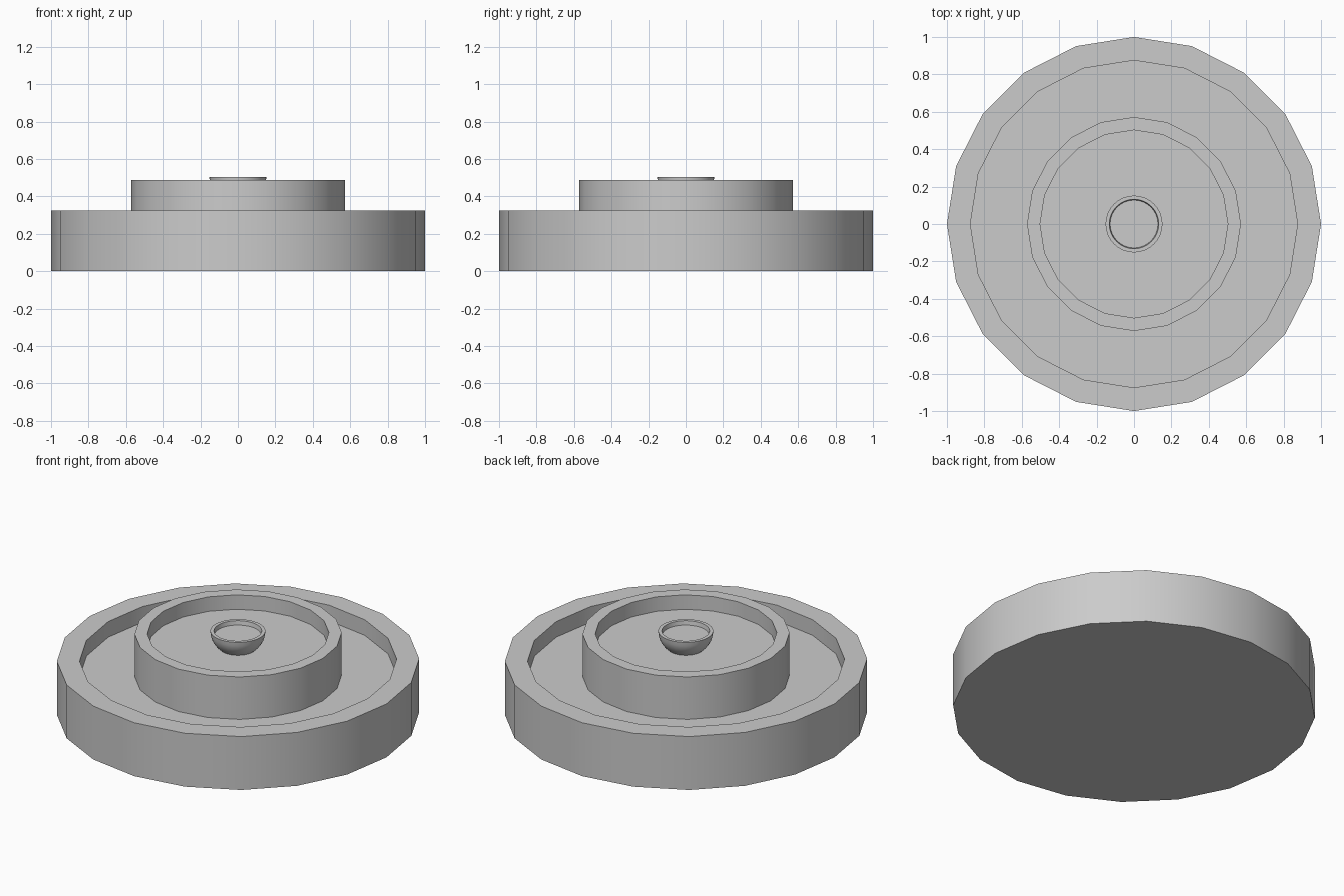
import bpy, bmesh
from math import sin, cos, pi, radians

if "Cube" in bpy.data.objects:
    bpy.data.objects.remove(bpy.data.objects["Cube"])


def lathe(name, profile, sides):
    """Revolve an (r, z) profile around z; both ends are capped."""
    bm = bmesh.new()
    rings = [[bm.verts.new((r * cos(2 * pi * i / sides), r * sin(2 * pi * i / sides), z))
              for i in range(sides)] for r, z in profile]
    for a, b in zip(rings, rings[1:]):
        for i in range(sides):
            j = (i + 1) % sides
            bm.faces.new((a[i], a[j], b[j], b[i]))
    bm.faces.new(rings[0][::-1])
    bm.faces.new(rings[-1])
    bmesh.ops.recalc_face_normals(bm, faces=bm.faces)
    mesh = bpy.data.meshes.new(name)
    bm.to_mesh(mesh)
    bm.free()
    obj = bpy.data.objects.new(name, mesh)
    bpy.context.collection.objects.link(obj)
    bpy.ops.object.select_all(action='DESELECT')
    obj.select_set(True)
    bpy.context.view_layer.objects.active = obj
    bpy.ops.object.shade_smooth_by_angle(angle=radians(30))
    return obj


# Tiered basins: outer radius, inner radius, bottom, rim height, floor height
for name, outer, inner, bottom, rim, floor in (
        ("lower_basin", 1.0, 0.875, 0.0, 0.325, 0.23),
        ("upper_basin", 0.572, 0.502, 0.23, 0.488, 0.40)):
    lathe(name, [(outer, bottom), (outer, rim), (inner, rim), (inner, floor)], 20)

# Rounded bowl in the middle with a shallow recess
top, radius = 0.503, 0.152
bowl = [(radius * cos(a), top - radius * 0.9 * sin(a))
        for a in (radians(d) for d in range(50, -1, -10))]
bowl += [(0.132, top), (0.128, top - 0.025)]
lathe("center_bowl", bowl, 32)
